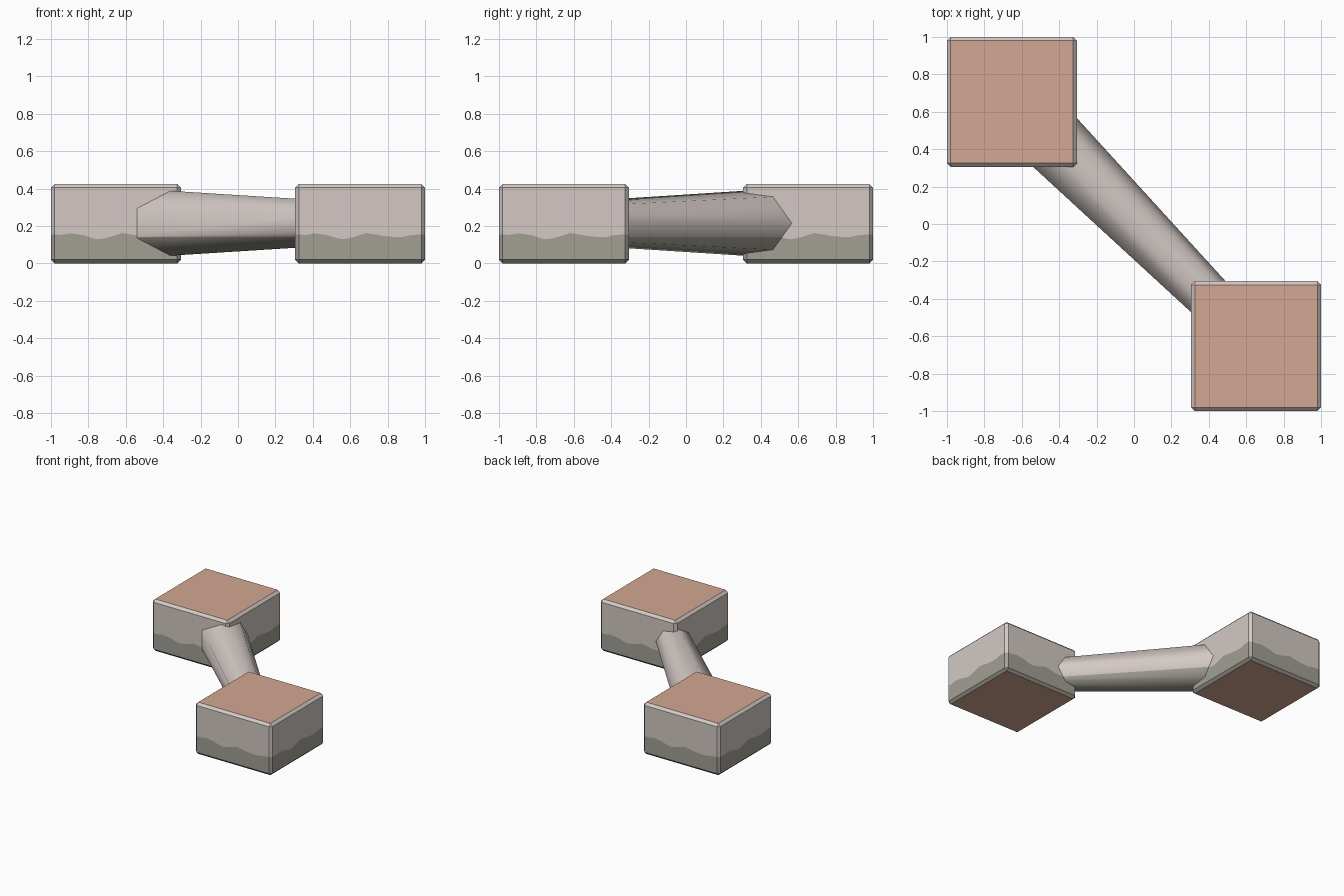
import bpy, bmesh, math
from mathutils import Vector

if "Cube" in bpy.data.objects:
    bpy.data.objects.remove(bpy.data.objects["Cube"])


def srgb(r, g, b):
    f = lambda c: (c / 255 / 12.92) if c < 11 else ((c / 255 + 0.055) / 1.055) ** 2.4
    return (f(r), f(g), f(b), 1)


def material(name, rgb):
    m = bpy.data.materials.new(name)
    m.diffuse_color = srgb(*rgb)
    m.use_nodes = True
    m.node_tree.nodes["Principled BSDF"].inputs["Base Color"].default_value = m.diffuse_color
    return m


PLASTER = material("pale plaster", (211, 201, 197))
MOSS = material("grey green base", (162, 159, 149))
CLAY = material("terracotta", (211, 167, 147))

HALF, BEVEL, HEIGHT = 0.3475, 0.02, 0.425
# stain outline along one wall: distance from left, height
STAIN = [(0.02, .154), (0.06, .153), (0.10, .161), (0.14, .156), (0.18, .150),
         (0.22, .136), (0.25, .130), (0.29, .135), (0.33, .146), (0.38, .163),
         (0.43, .155), (0.48, .146), (0.54, .141), (0.58, .142), (0.62, .152),
         (0.675, .155)]


def finish(bm, name, location=(0, 0, 0)):
    mesh = bpy.data.meshes.new(name)
    bm.to_mesh(mesh)
    bm.free()
    ob = bpy.data.objects.new(name, mesh)
    for m in (PLASTER, MOSS, CLAY):
        mesh.materials.append(m)
    ob.location = location
    bpy.context.collection.objects.link(ob)
    return ob


def block(name, cx, cy):
    # outline of the walls, the four sides share one stain outline
    outline = []
    for k in range(4):
        c, s = round(math.cos(k * math.pi / 2)), round(math.sin(k * math.pi / 2))
        for u, z in STAIN:
            x, y = u - HALF, -HALF
            if u in (STAIN[0][0], STAIN[-1][0]):
                x = math.copysign(HALF - BEVEL, x)
            outline.append((x * c - y * s, x * s + y * c, z))
    lim = HALF - BEVEL
    clamp = lambda v: max(-lim, min(lim, v))
    bm = bmesh.new()
    rings = [
        [bm.verts.new((clamp(x), clamp(y), 0)) for x, y, z in outline],
        [bm.verts.new((x, y, BEVEL)) for x, y, z in outline],
        [bm.verts.new((x, y, z)) for x, y, z in outline],
        [bm.verts.new((x, y, HEIGHT - BEVEL)) for x, y, z in outline],
        [bm.verts.new((clamp(x), clamp(y), HEIGHT)) for x, y, z in outline]]
    n = len(outline)
    for r, (low, high) in enumerate(zip(rings, rings[1:])):
        for i in range(n):
            j = (i + 1) % n
            f = bm.faces.new((low[i], low[j], high[j], high[i]))
            f.material_index = 1 if r < 2 else 0
    bm.faces.new(rings[0][::-1]).material_index = 2
    bm.faces.new(rings[-1]).material_index = 2
    bmesh.ops.remove_doubles(bm, verts=bm.verts, dist=1e-5)
    return finish(bm, name, (cx, cy, 0))


block("back_left_block", -0.6525, 0.6525)
block("front_right_block", 0.6525, -0.6525)

# tapered seven-sided connecting bar, one ridge facing back right
axis = Vector((1, -1, 0)).normalized()
side = Vector((1, 1, 0)).normalized()
up = Vector((0, 0, 1))
bm = bmesh.new()
ends = []
for t in (-0.75, 0.75):
    r = 0.156 - 0.0463 * t
    ends.append([bm.verts.new(axis * t + up * 0.215
                 + side * r * math.cos(a) + up * r * math.sin(a))
                 for a in (i * math.tau / 7 for i in range(7))])
for i in range(7):
    j = (i + 1) % 7
    bm.faces.new((ends[0][i], ends[0][j], ends[1][j], ends[1][i]))
bm.faces.new(ends[0][::-1])
bm.faces.new(ends[1])
# stained underside below a level line
bmesh.ops.bisect_plane(bm, geom=bm.verts[:] + bm.edges[:] + bm.faces[:],
                       plane_co=(0, 0, 0.142), plane_no=(0, 0, 1), dist=1e-5)
bmesh.ops.recalc_face_normals(bm, faces=bm.faces)
for f in bm.faces:
    f.material_index = 1 if f.calc_center_median().z < 0.142 else 0
bar = finish(bm, "connecting_bar")
bpy.context.view_layer.objects.active = bar
bar.select_set(True)
bpy.ops.object.shade_smooth_by_angle(angle=math.radians(60))
